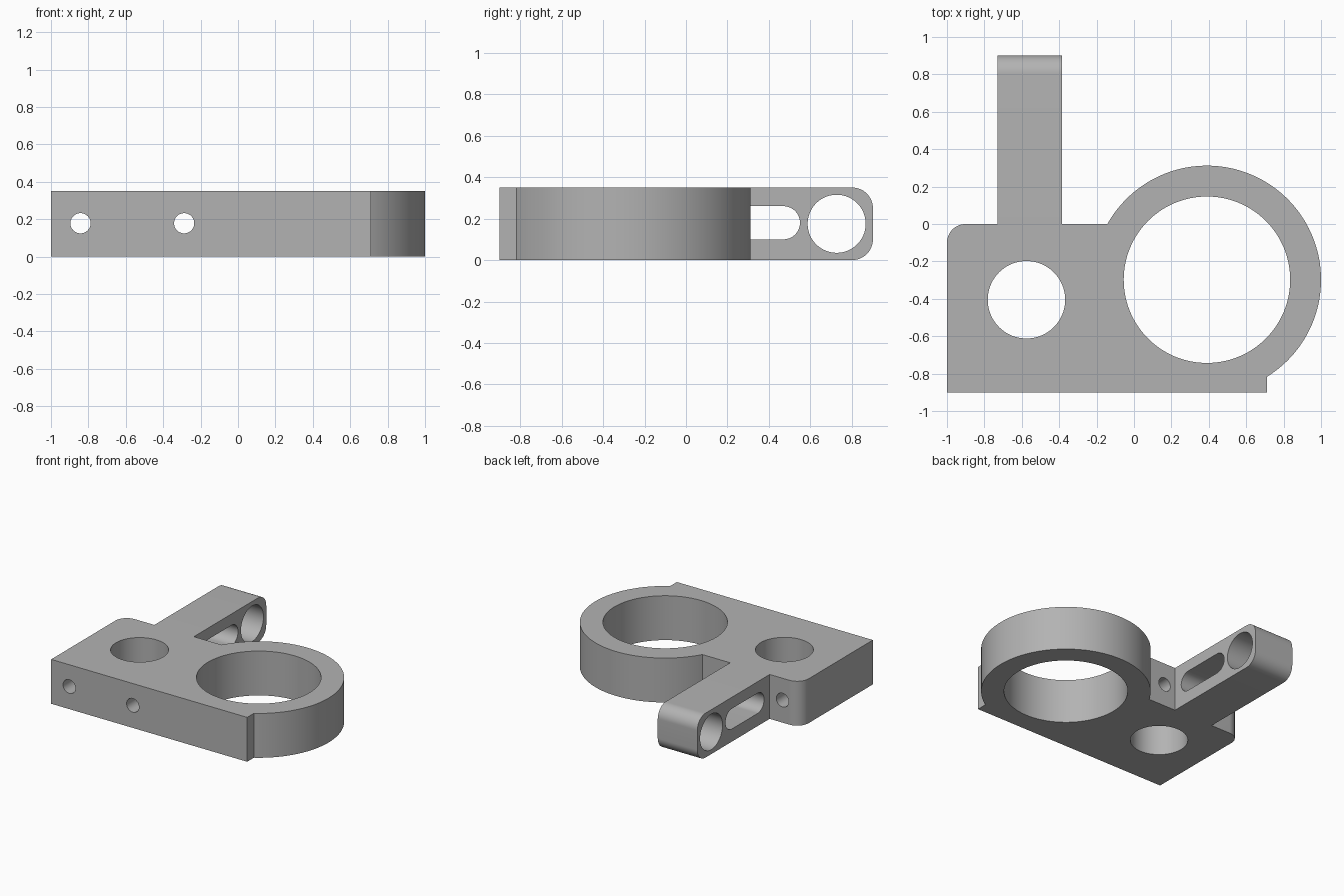
import bpy, bmesh
from math import sin, cos, pi, sqrt, atan2
from mathutils import Vector

cube = bpy.data.objects.get("Cube")
if cube:
    bpy.data.objects.remove(cube, do_unlink=True)

H = 0.35                      # plate thickness
CX, CY, R = 0.39, -0.298, 0.61   # clamp ring centre and outer radius

grey = bpy.data.materials.new("machined grey")
grey.use_nodes = True
colour = (0.45, 0.45, 0.45, 1)
grey.diffuse_color = colour
grey.node_tree.nodes["Principled BSDF"].inputs["Base Color"].default_value = colour


def arc(cx, cy, r, a0, a1, n):
    return [(cx + r * cos(a0 + (a1 - a0) * i / n),
             cy + r * sin(a0 + (a1 - a0) * i / n)) for i in range(n + 1)]


def circle(cx, cy, r, n=96):
    return arc(cx, cy, r, 0, 2 * pi, n)[:-1]


def prism(name, points, place, depth, edge_round=None):
    """Extrude an outline; place maps (u, v) to its start position."""
    bm = bmesh.new()
    face = bm.faces.new([bm.verts.new(place(u, v)) for u, v in points])
    out = bmesh.ops.extrude_face_region(bm, geom=[face])["geom"]
    bmesh.ops.translate(bm, vec=Vector(depth),
                        verts=[g for g in out if isinstance(g, bmesh.types.BMVert)])
    bmesh.ops.recalc_face_normals(bm, faces=bm.faces[:])
    if edge_round:
        test, radius = edge_round
        bmesh.ops.bevel(bm, geom=[e for e in bm.edges if test(e)], offset=radius,
                        segments=16, profile=0.5, affect='EDGES')
    mesh = bpy.data.meshes.new(name)
    bm.to_mesh(mesh)
    bm.free()
    mesh.materials.append(grey)
    obj = bpy.data.objects.new(name, mesh)
    bpy.context.collection.objects.link(obj)
    return obj


# Bracket outline: base plate, clamp ring, arm and rounded corner
right = 0.71
low = atan2(-sqrt(R**2 - (right - CX)**2), right - CX)
high = atan2(-CY, -sqrt(R**2 - CY**2))
outline = [(-1, -0.9), (right, -0.9)]
outline += arc(CX, CY, R, low, high, 120)
outline += [(-0.385, 0), (-0.385, 0.902), (-0.73, 0.902), (-0.73, 0)]
outline += arc(-0.9, -0.1, 0.1, pi / 2, pi, 16)


def arm_end(e):
    a, b = (v.co for v in e.verts)
    return min(a.y, b.y) > 0.9 and abs(a.z - b.z) < 0.01


bracket = prism("bracket", outline, lambda u, v: (u, v, 0), (0, 0, H), (arm_end, 0.1))

# Vertical bores, cross holes through the plate, and openings in the arm
up = lambda u, v: (u, v, -0.1)
back = lambda u, v: (u, -1, v)
across = lambda u, v: (-0.8, u, v)
slot = arc(0.47, 0.18, 0.08, -pi / 2, pi / 2, 32) + arc(0.15, 0.18, 0.08, pi / 2, 3 * pi / 2, 32)
cutters = [
    prism("ring_bore", circle(CX, CY, 0.445, 128), up, (0, 0, 0.6)),
    prism("post_bore", circle(-0.575, -0.405, 0.207), up, (0, 0, 0.6)),
    prism("outer_screw_hole", circle(-0.842, 0.178, 0.054, 48), back, (0, 1.2, 0)),
    prism("inner_screw_hole", circle(-0.288, 0.178, 0.054, 48), back, (0, 1.2, 0)),
    prism("arm_bore", circle(0.727, 0.175, 0.14), across, (0.5, 0, 0)),
    prism("arm_slot", slot, across, (0.5, 0, 0)),
]
for cutter in cutters:
    cutter.hide_render = True
    mod = bracket.modifiers.new(cutter.name, 'BOOLEAN')
    mod.operation = 'DIFFERENCE'
    mod.solver = 'EXACT'
    mod.object = cutter

# Apply the cuts and remove the cutters
bpy.ops.object.select_all(action='DESELECT')
bracket.select_set(True)
bpy.context.view_layer.objects.active = bracket
for cutter in cutters:
    bpy.ops.object.modifier_apply(modifier=cutter.name)
    bpy.data.objects.remove(cutter, do_unlink=True)
bpy.ops.object.shade_smooth_by_angle(angle=pi / 6)
